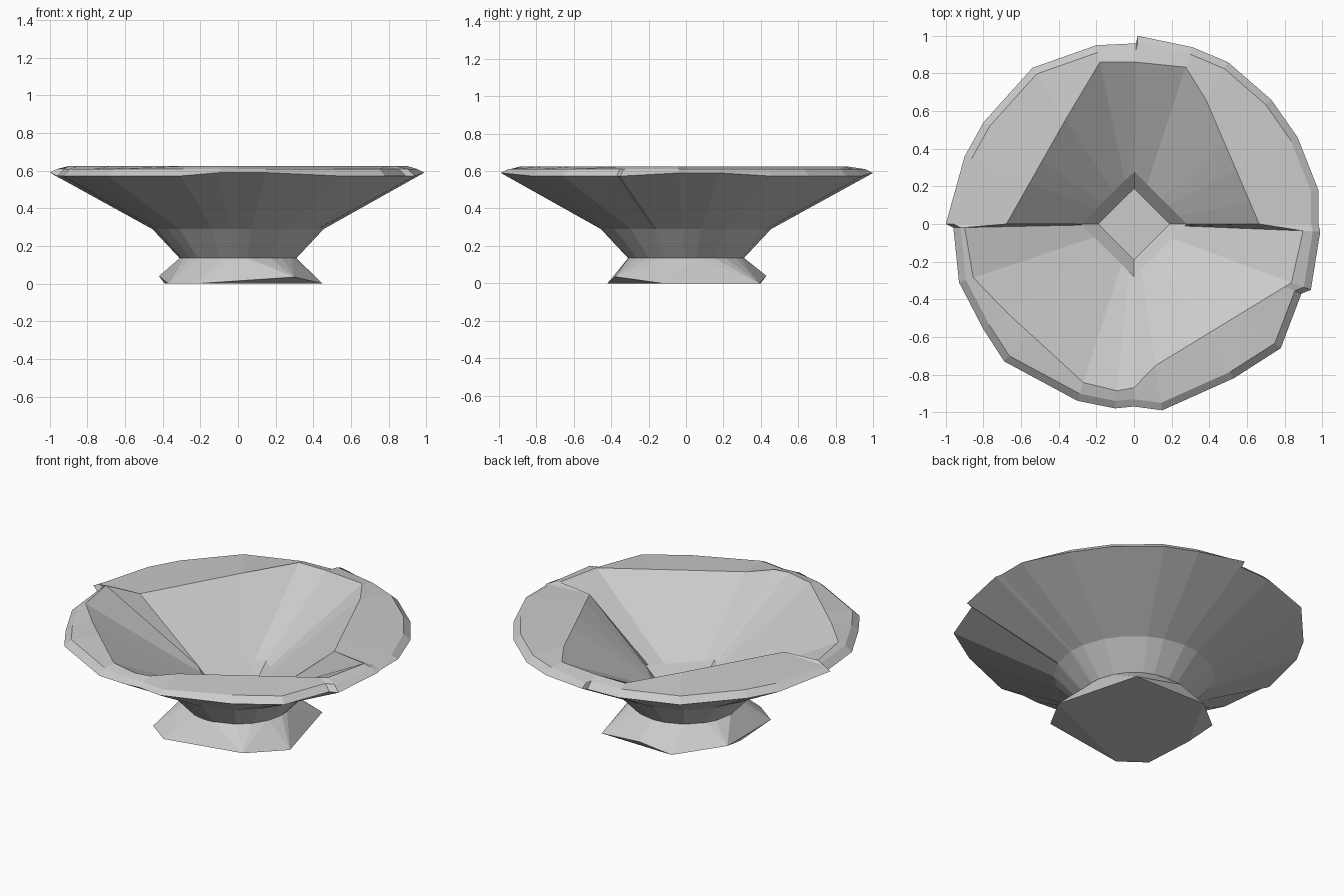
import bpy
import bmesh
from mathutils import Vector
from mathutils.geometry import intersect_line_line_2d

default_cube = bpy.data.objects.get("Cube")
if default_cube:
    bpy.data.objects.remove(default_cube, do_unlink=True)

# Single stone-like grey
grey = bpy.data.materials.new("pale_grey")
grey.use_nodes = True
colour = (0.6, 0.6, 0.6, 1.0)
grey.diffuse_color = colour
grey.node_tree.nodes["Principled BSDF"].inputs["Base Color"].default_value = colour


def add_object(name, bm):
    bmesh.ops.recalc_face_normals(bm, faces=bm.faces)
    mesh = bpy.data.meshes.new(name)
    bm.to_mesh(mesh)
    bm.free()
    mesh.materials.append(grey)
    obj = bpy.data.objects.new(name, mesh)
    bpy.context.collection.objects.link(obj)
    return obj


# Uneven, chipped outline of the rim, anticlockwise from the right
outline = [Vector(p) for p in (
    (.98, 0), (.98, .18), (.87, .46), (.73, .66), (.5, .86), (.31, .94),
    (.02, 1), (.01, .96), (-.2, .95), (-.54, .83), (-.8, .54), (-.9, .36),
    (-1, 0), (-.96, -.02), (-.93, -.31), (-.8, -.56), (-.69, -.73),
    (-.3, -.94), (-.1, -.98), (0, -.97), (.15, -.99), (.53, -.82),
    (.78, -.66), (.89, -.37), (.94, -.35), (.99, -.04))]

# Coarse inner edge of the rim: a straight chord across each quarter
crest = [Vector(p) for p in (
    (.67, -.01), (.31, .83), (.01, .86), (-.19, .86), (-.68, -.003),
    (-.9, -.018), (-.85, -.31), (-.25, -.86), (-.01, -.9), (.02, -.81),
    (.84, -.31), (.9, -.03))]


def crest_ring(z):
    ring = []
    for p in outline:
        for a, b in zip(crest, crest[1:] + crest[:1]):
            hit = intersect_line_line_2d(Vector((0, 0)), p * 2, a, b)
            if hit:
                ring.append((*hit, z))
                break
        else:
            ring.append((*(p * .86), z))
    return ring


def edge_ring(low, high):
    # The edge lifts where it bulges furthest out
    return [(*p, high if max(abs(p.x), abs(p.y)) > .97 else low) for p in outline]


def scaled_ring(scale, z):
    return [(*(p * scale), z) for p in outline]


def round_ring(radius, z):
    return [(*(p.normalized() * radius), z) for p in outline]


def diamond_ring(radius, z):
    return [(*(p * radius / (abs(p.x) + abs(p.y))), z) for p in outline]


# Bowl: rings from the neck, out over the lip and down to the sunken floor
bm = bmesh.new()
rings = [
    round_ring(.31, .135), round_ring(.455, .29), edge_ring(.573, .59),
    scaled_ring(.96, .61), crest_ring(.625),
    diamond_ring(.28, .285), diamond_ring(.19, .2)]
loops = [[bm.verts.new(co) for co in ring] for ring in rings]
count = len(outline)
for lower, upper in zip(loops, loops[1:]):
    for i in range(count):
        j = (i + 1) % count
        bm.faces.new((lower[i], lower[j], upper[j], upper[i]))
bm.faces.new(loops[-1])
bm.faces.new(loops[0])
add_object("bowl", bm)

# Foot: rough faceted block flaring out below the neck
bm = bmesh.new()
foot_points = [
    (.45, -.13, 0), (.3, -.38, .035), (-.22, -.42, 0), (-.37, -.31, 0),
    (-.39, .02, 0), (-.42, .19, .04), (-.18, .4, 0), (.02, .43, .04),
    (.31, .39, 0)]
for co in foot_points + round_ring(.305, .14):
    bm.verts.new(co)
bmesh.ops.convex_hull(bm, input=bm.verts)
bmesh.ops.delete(bm, geom=[v for v in bm.verts if not v.link_faces], context="VERTS")
add_object("foot", bm)
